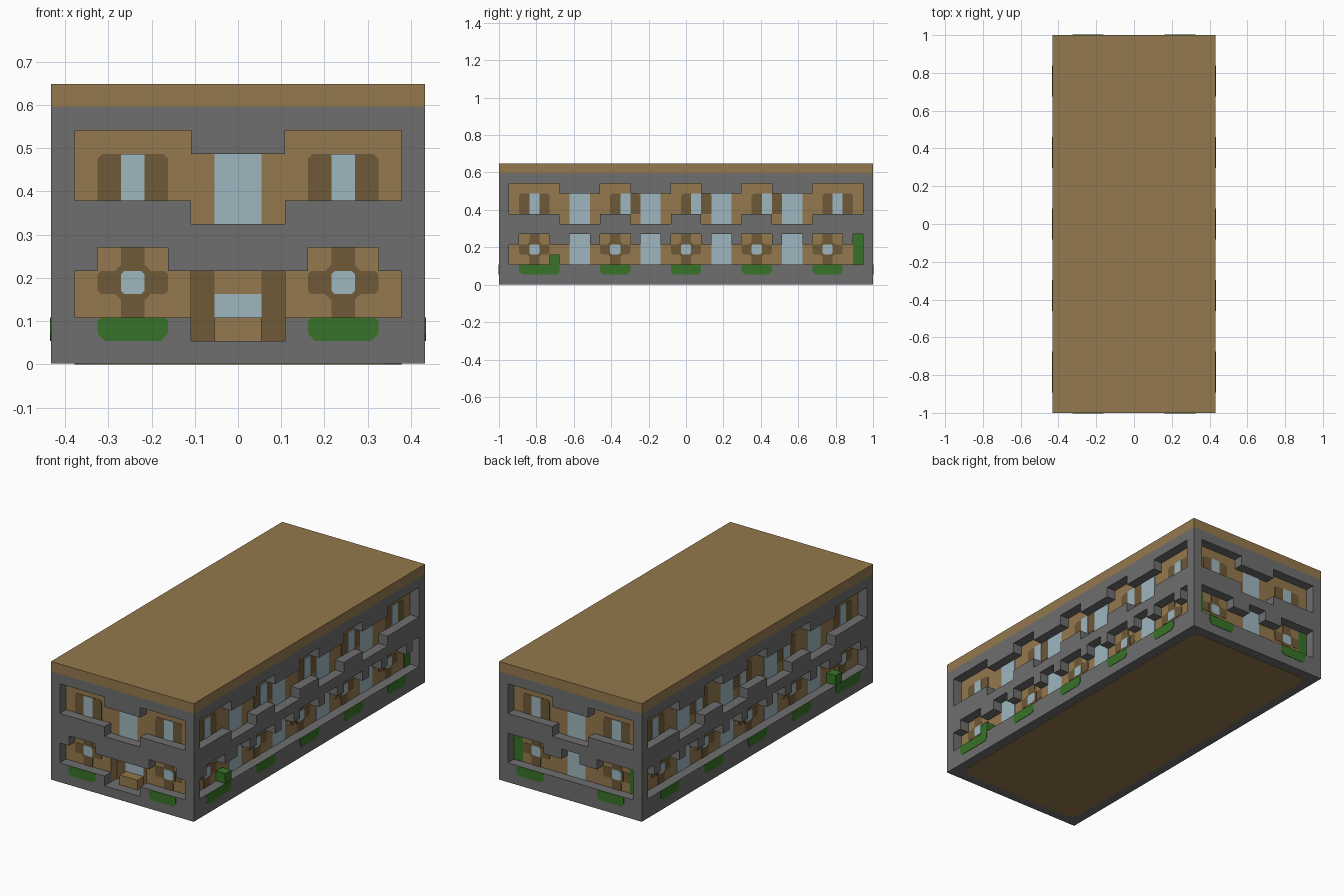
import bpy, bmesh
from mathutils import Vector

U = 2 / 37          # one block
HX, HY = 8, 18.5    # half footprint in blocks
SKIN = 0.04         # thickness of painted plates, in blocks

cube = bpy.data.objects.get("Cube")
if cube:
    bpy.data.objects.remove(cube, do_unlink=True)


def material(name, rgb):
    m = bpy.data.materials.new(name)
    m.use_nodes = True
    col = [(c / 255) ** 2.2 for c in rgb] + [1]
    m.diffuse_color = col
    m.node_tree.nodes["Principled BSDF"].inputs["Base Color"].default_value = col
    return m


stone = material("grey_stone", (110, 110, 110))
wood = material("brown_wood", (147, 120, 78))
dark = material("dark_wood", (110, 90, 58))
glass = material("pale_glass", (157, 181, 190))
leaf = material("green_leaf", (58, 114, 44))

# Each facade maps (along, depth inward, height) in blocks to world space
FACES = {
    "front": lambda a, d, z: Vector((a, d - HY, z)) * U,
    "back": lambda a, d, z: Vector((a, HY - d, z)) * U,
    "right": lambda a, d, z: Vector((HX - d, a - HY, z)) * U,
    "left": lambda a, d, z: Vector((d - HX, a - HY, z)) * U,
}


def finish(bm, name, mat):
    bmesh.ops.recalc_face_normals(bm, faces=bm.faces)
    mesh = bpy.data.meshes.new(name)
    bm.to_mesh(mesh)
    bm.free()
    mesh.materials.append(mat)
    bpy.context.collection.objects.link(bpy.data.objects.new(name, mesh))


def prism(bm, face, loops, d0, d1):
    """Extrude flat facade polygons from depth d0 to d1."""
    place = FACES[face]
    cache = {}
    faces = []
    for loop in loops:
        for p in loop:
            if p not in cache:
                cache[p] = bm.verts.new(place(p[0], d0, p[1]))
        faces.append(bm.faces.new([cache[p] for p in loop]))
    ext = bmesh.ops.extrude_face_region(bm, geom=faces, use_keep_orig=True)
    shift = place(0, d1, 0) - place(0, d0, 0)
    bmesh.ops.translate(bm, vec=shift, verts=[v for v in ext["geom"] if isinstance(v, bmesh.types.BMVert)])


def wall(name, face, a0, a1, z0, z1, openings, d0, d1, mat):
    """Wall of blocks with rectangular openings left out."""
    loops = []
    for a in range(a0, a1):
        for z in range(z0, z1):
            if not any(o[0] <= a < o[1] and o[2] <= z < o[3] for o in openings):
                loops.append([(a, z), (a + 1, z), (a + 1, z + 1), (a, z + 1)])
    bm = bmesh.new()
    prism(bm, face, loops, d0, d1)
    inner = [f for f in bm.faces if all(len(e.link_faces) > 2 for e in f.edges)]
    bmesh.ops.delete(bm, geom=inner, context="FACES")
    finish(bm, name, mat)


def plate(name, face, a0, a1, z0, z1, mat, depth, lift=1, low=0, high=0):
    """Thin painted plate; low and high chamfer its bottom and top corners."""
    pts = [(a0 + low, z0), (a1 - low, z0), (a1, z0 + low), (a1, z1 - high),
           (a1 - high, z1), (a0 + high, z1), (a0, z1 - high), (a0, z0 + low)]
    bm = bmesh.new()
    prism(bm, face, [list(dict.fromkeys(pts))], depth - SKIN * lift, depth)
    finish(bm, name, mat)


def box(name, lo, hi, mat):
    bm = bmesh.new()
    bmesh.ops.create_cube(bm, size=1)
    for v in bm.verts:
        v.co = Vector([(l if c < 0 else h) * U for c, l, h in zip(v.co, lo, hi)])
    finish(bm, name, mat)


def upper_window(face, k):
    plate(face + "_upper_shutters", face, k - 1, k + 2, 7, 9, dark, 1, high=0.2)
    plate(face + "_upper_pane", face, k, k + 1, 7, 9, glass, 1, 2)


def lower_window(face, k, bed_end=None):
    plate(face + "_window_bar", face, k - 1, k + 2, 3, 4, dark, 1, 0.9, 0.15, 0.15)
    plate(face + "_window_post", face, k, k + 1, 2, 5, dark, 1, 1.1)
    plate(face + "_window_hub", face, k - .25, k + 1.25, 2.75, 4.25, dark, 1, 1.3, 0.25, 0.25)
    plate(face + "_round_pane", face, k, k + 1, 3, 4, glass, 1, 2, 0.15, 0.15)
    plate(face + "_planting", face, k - 1, bed_end or k + 2, 1, 2, leaf, 0, 1, 0.3, 0.12)


# Solid core, floor, roof
box("inner_core", (-7, 2 - HY, 1), (7, HY - 1, 11), wood)
box("base_slab", (-HX, -HY, SKIN), (HX, HY, 1), stone)
box("roof", (-HX, -HY, 11), (HX, HY, 12), wood)
bm = bmesh.new()
x, y, c = 7, HY - 1, 0.7
ring = [(x - c, -y), (x, c - y), (x, y - c), (x - c, y), (c - x, y), (-x, y - c), (-x, c - y), (c - x, -y)]
face = bm.faces.new([bm.verts.new(Vector((px, py, 0)) * U) for px, py in ring])
ext = bmesh.ops.extrude_face_region(bm, geom=[face], use_keep_orig=True)
bmesh.ops.translate(bm, vec=(0, 0, SKIN * U), verts=[v for v in ext["geom"] if isinstance(v, bmesh.types.BMVert)])
finish(bm, "floor_panel", wood)

# Short facades
ends = [(-7, -2, 7, 10), (-2, 2, 6, 9), (2, 7, 7, 10), (-7, 7, 2, 4), (-6, -3, 4, 5), (3, 6, 4, 5)]
door = (-2, 2, 1, 4)
posts = [(-7, -6, 4, 5), (6, 7, 4, 5), (-1, 1, 4, 5)]
wall("front_wall", "front", -7, 7, 1, 11, ends + [door], 0, 1, stone)
wall("back_wall", "back", -7, 7, 1, 11, ends + posts, 0, 1, stone)
wall("front_inner_wall", "front", -7, 7, 1, 11, [door], 1, 2, wood)
for f in ("front", "back"):
    plate(f + "_upper_glazing", f, -1, 1, 6, 9, glass, 1)
    for k in (-5, 4):
        upper_window(f, k)
        lower_window(f, k)
plate("back_lower_glazing", "back", -1, 1, 2, 5, glass, 1)

# Entrance
box("door_sill", (-1, 1 - HY, 1), (1, 2 - HY, 2), wood)
plate("door_pane", "front", -1, 1, 2, 3, glass, 2)
for a in (-2, 1):
    plate("door_post", "front", a, a + 1, 1, 4, dark, 2)

# Long facades
lower = [3, 11, 18, 25, 32]
upper = [3, 12, 19, 26, 33]
bays = [7, 14, 21, 28]
steps = [1, 6, 10, 13, 17, 20, 24, 27, 31, 36]
sides = [(a, b, 6 + (i + 1) % 2, 9 + (i + 1) % 2) for i, (a, b) in enumerate(zip(steps, steps[1:]))]
sides += [(1, 36, 2, 4), (35, 36, 4, 5)]
sides += [(k - 1, k + 2, 4, 5) for k in lower] + [(k, k + 2, 4, 5) for k in bays]
for f, s in (("right", 1), ("left", -1)):
    wall(f + "_wall", f, 0, 37, 1, 11, sides, 0, 1, stone)
    for k in upper:
        upper_window(f, k)
    for k in lower:
        lower_window(f, k, 6 if k == lower[0] else None)
    for k in bays:
        plate(f + "_upper_glazing", f, k, k + 2, 6, 9, glass, 1)
        plate(f + "_lower_glazing", f, k, k + 2, 2, 5, glass, 1)
    # Shrub block and climbing corner plant
    xs = sorted((7 * s, 8 * s))
    box(f + "_shrub", (xs[0], 5 - HY, 2), (xs[1], 6 - HY, 3), leaf)
    xs = sorted((6 * s, (7 + SKIN) * s))
    box(f + "_corner_plant", (xs[0], 35 - HY, 2), (xs[1], 36 - HY + SKIN, 5), leaf)
